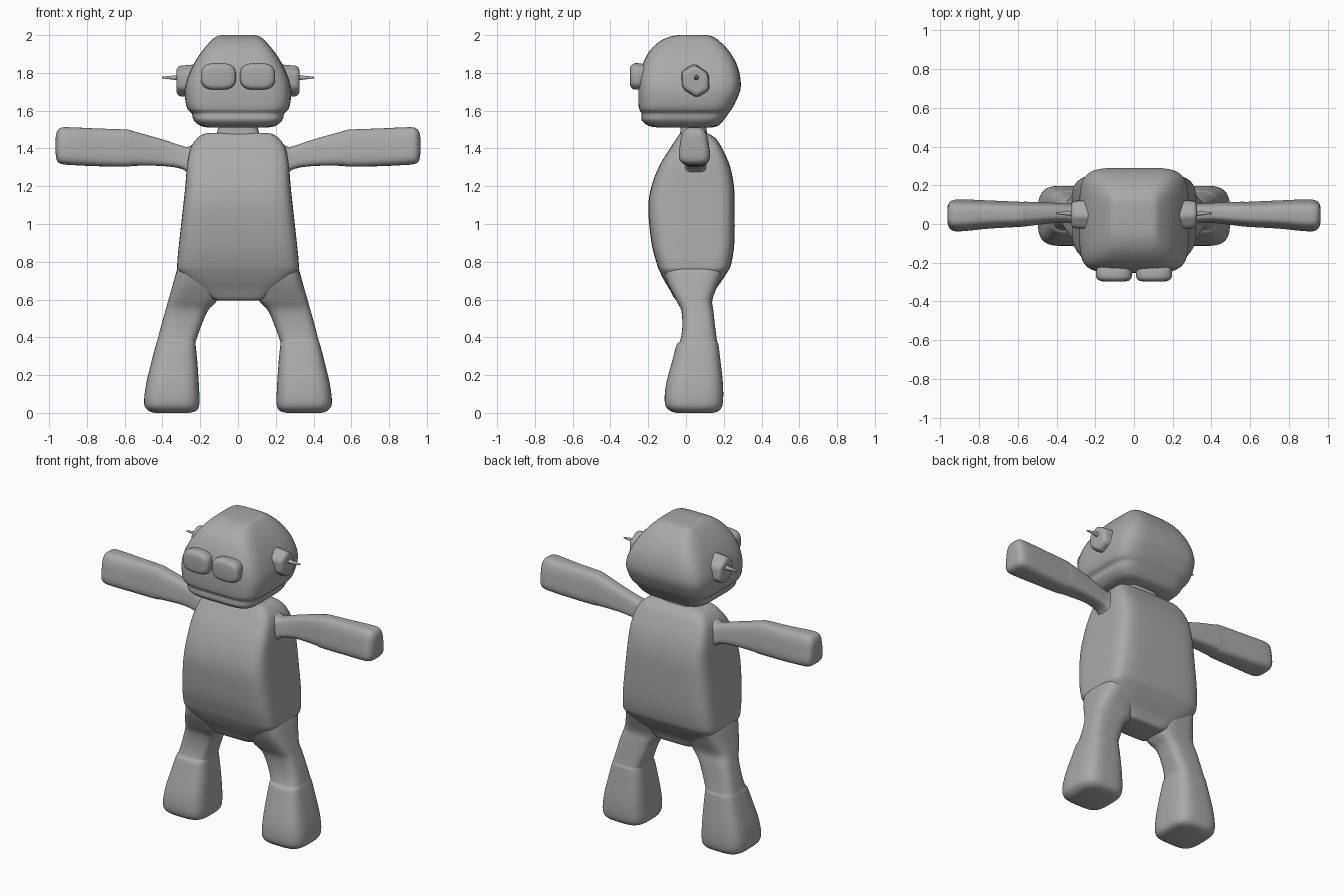
import bpy
import bmesh
from math import cos, sin, tau, copysign, radians
from mathutils import Vector, Matrix

if "Cube" in bpy.data.objects:
    bpy.data.objects.remove(bpy.data.objects["Cube"], do_unlink=True)

# One plain grey for the whole figure
grey = bpy.data.materials.new("plain grey")
grey.use_nodes = True
grey.diffuse_color = (0.4, 0.4, 0.4, 1)
grey.node_tree.nodes["Principled BSDF"].inputs["Base Color"].default_value = grey.diffuse_color


def finish(name, bm, mirrored=False, angle=50):
    """Turn a bmesh into a smooth shaded object, optionally mirrored across x."""
    bmesh.ops.recalc_face_normals(bm, faces=bm.faces)
    mesh = bpy.data.meshes.new(name)
    bm.to_mesh(mesh)
    bm.free()
    mesh.materials.append(grey)
    obj = bpy.data.objects.new(name, mesh)
    bpy.context.collection.objects.link(obj)
    bpy.ops.object.select_all(action='DESELECT')
    obj.select_set(True)
    bpy.context.view_layer.objects.active = obj
    bpy.ops.object.shade_smooth_by_angle(angle=radians(angle))
    if mirrored:
        obj.modifiers.new("mirror", 'MIRROR').use_axis[0] = True
    return obj


def smooth_rows(rows, steps):
    """Pass a Catmull-Rom curve through the section rows."""
    pts = [Vector(r) for r in rows]
    pts = [pts[0]] + pts + [pts[-1]]
    result = []
    for a, b, c, d in zip(pts, pts[1:], pts[2:], pts[3:]):
        for k in range(steps):
            t = k / steps
            result.append(b + (c - a) * (t / 2)
                          + (a * 2 - b * 5 + c * 4 - d) * (t * t / 2)
                          + (b * 3 - a - c * 3 + d) * (t ** 3 / 2))
    result.append(pts[-1])
    return result


def loft(name, axis, rows, power=4, mirrored=False, steps=4, sides=48, taper=0):
    """Skin rounded-box sections; each row is position, u low, u high, v low, v high."""
    bm = bmesh.new()
    rings = []
    for pos, u0, u1, v0, v1 in smooth_rows(rows, steps):
        ring = []
        for i in range(sides):
            a = tau * (i + 0.5) / sides
            cu = copysign(abs(cos(a)) ** (2 / power), cos(a))
            cv = copysign(abs(sin(a)) ** (2 / power), sin(a))
            u = (u0 + u1) / 2 + (u1 - u0) / 2 * cu * (1 - taper * (1 + cv) / 2)
            v = (v0 + v1) / 2 + (v1 - v0) / 2 * cv
            co = {'x': (pos, u, v), 'y': (u, pos, v), 'z': (u, v, pos)}[axis]
            ring.append(bm.verts.new(co))
        rings.append(ring)
    for low, high in zip(rings, rings[1:]):
        for i in range(sides):
            j = (i + 1) % sides
            bm.faces.new((low[i], low[j], high[j], high[i]))
    bm.faces.new(rings[0])
    bm.faces.new(rings[-1])
    return finish(name, bm, mirrored)


def centred(rows):
    """Expand rows of position, half width, v low, v high to full section rows."""
    return [(p, -w, w, v0, v1) for p, w, v0, v1 in rows]


# Head, with a protruding lip above the chin
loft("head", 'z', centred([
    (1.51, .15, -.14, .13), (1.52, .2, -.2, .17), (1.55, .235, -.235, .2),
    (1.585, .245, -.235, .225), (1.605, .265, -.247, .24), (1.64, .277, -.252, .26),
    (1.71, .282, -.252, .288), (1.78, .265, -.247, .287), (1.85, .233, -.228, .267),
    (1.92, .187, -.19, .225), (1.97, .143, -.135, .175), (1.993, .115, -.08, .14),
    (2, .085, -.04, .11)]), power=5)

# Neck
loft("neck", 'z', centred([
    (1.44, .13, -.04, .12), (1.49, .11, -.03, .11), (1.53, .1, -.03, .11)]))

# Torso
loft("torso", 'z', centred([
    (.595, .11, -.04, .12), (.605, .14, -.06, .135), (.65, .2, -.085, .155),
    (.7, .265, -.115, .19), (.75, .315, -.14, .222), (.79, .322, -.155, .24),
    (.9, .312, -.183, .256), (1.08, .292, -.2, .258), (1.2, .279, -.183, .254),
    (1.31, .27, -.14, .232), (1.4, .252, -.085, .192), (1.45, .22, -.052, .16),
    (1.475, .185, -.035, .125), (1.482, .15, -.02, .1)]), power=6)

# Arms, slightly narrower along the top
loft("arms", 'x', [
    (.2, -.03, .12, 1.2, 1.45), (.26, -.015, .115, 1.26, 1.41),
    (.3, -.005, .11, 1.292, 1.415), (.4, 0, .115, 1.307, 1.448),
    (.55, -.018, .122, 1.308, 1.49), (.59, -.022, .122, 1.303, 1.5),
    (.75, -.032, .13, 1.306, 1.506), (.88, -.046, .136, 1.312, 1.512),
    (.935, -.044, .132, 1.318, 1.51), (.958, -.02, .112, 1.335, 1.49),
    (.965, .015, .08, 1.37, 1.46)], power=3.5, mirrored=True, taper=.3)

# Legs, with a small step where the boot starts
loft("legs", 'z', [
    (0, .26, .44, -.05, .14), (.012, .22, .475, -.085, .175),
    (.05, .204, .497, -.112, .195), (.15, .207, .487, -.106, .196),
    (.28, .216, .456, -.072, .182), (.36, .224, .435, -.05, .172),
    (.38, .223, .428, -.032, .165), (.45, .198, .41, -.02, .155),
    (.54, .16, .385, -.025, .145), (.6, .108, .368, -.055, .14),
    (.68, .1, .345, -.095, .17), (.76, .1, .322, -.12, .2),
    (.8, .13, .3, -.11, .19)], power=3.5, mirrored=True)

# Bulging eyes
loft("eyes", 'y', [
    (-.297, .05, .155, 1.745, 1.815), (-.292, .025, .18, 1.725, 1.837),
    (-.275, .012, .195, 1.712, 1.85), (-.24, .012, .195, 1.712, 1.85),
    (-.18, .02, .18, 1.72, 1.84)], power=3, mirrored=True)

# Six-sided ear caps
ear = bmesh.new()
bmesh.ops.create_cone(ear, cap_ends=True, segments=6, radius1=.1, radius2=.088, depth=.13)
ear.transform(Matrix.Translation((.26, .05, 1.757)) @ Matrix.Diagonal((1, .87, 1, 1))
              @ Matrix.Rotation(radians(90), 4, 'Y'))
bmesh.ops.rotate(ear, verts=ear.verts, cent=(.26, .05, 1.757),
                 matrix=Matrix.Rotation(radians(30), 3, 'X'))
ear_caps = finish("ear_caps", ear, mirrored=True)
bevel = ear_caps.modifiers.new("soft edges", 'BEVEL')
bevel.width = .022
bevel.segments = 4

# Thin spikes on the ears
spike = bmesh.new()
bmesh.ops.create_cone(spike, cap_ends=True, segments=12, radius1=.016, radius2=.004, depth=.1)
spike.transform(Matrix.Translation((.352, .055, 1.775)) @ Matrix.Rotation(radians(90), 4, 'Y'))
finish("ear_spikes", spike, mirrored=True)
